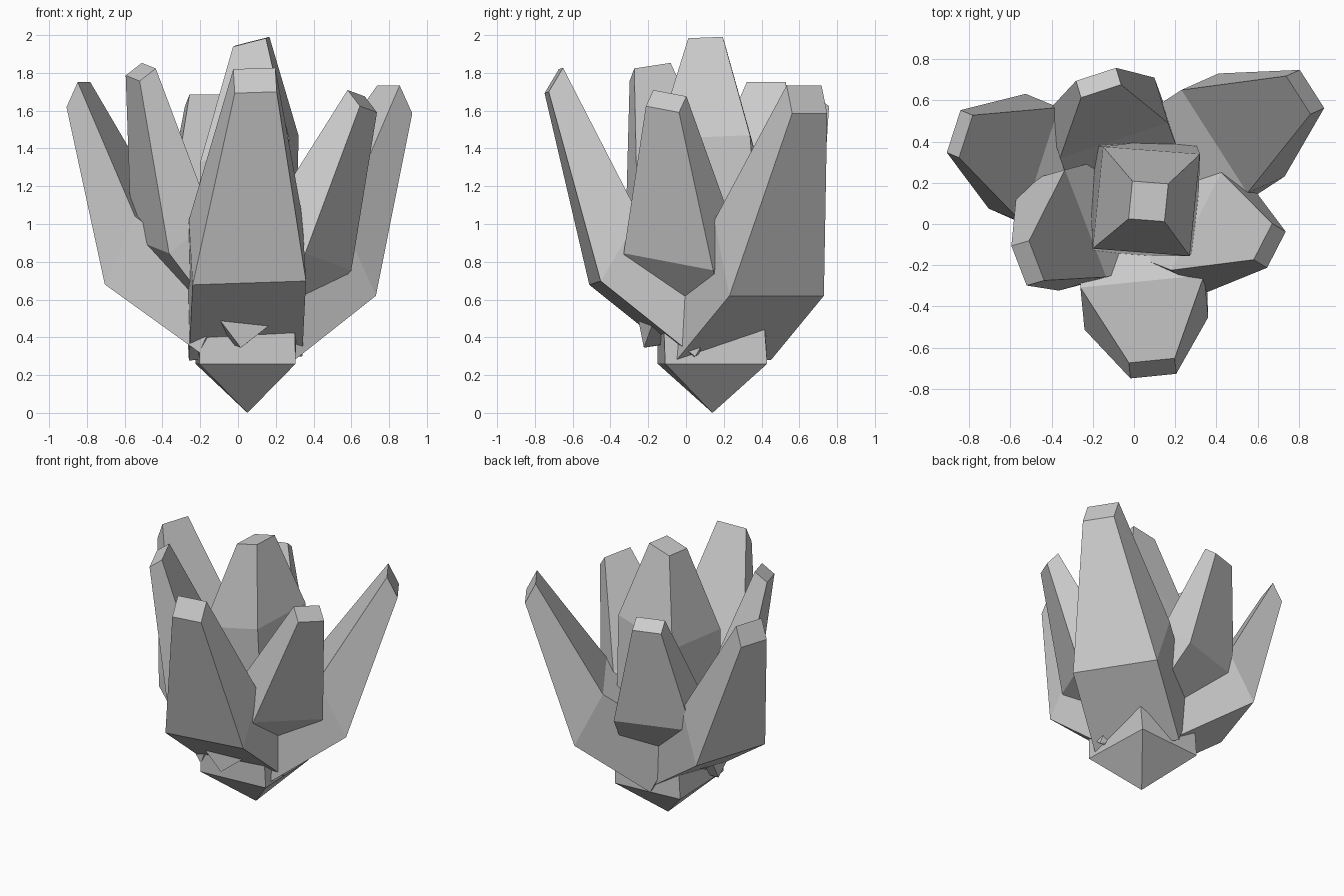
import bpy, bmesh
from mathutils import Vector as V

if "Cube" in bpy.data.objects:
    bpy.data.objects.remove(bpy.data.objects["Cube"])

CAP_SCALE = 0.37  # cut tip is a shrunken copy of the widest ring


def ring(bm, c, u, v, s=1.0):
    return [bm.verts.new(c + (u * a + v * b) * s)
            for a, b in ((-1, -1), (1, -1), (1, 1), (-1, 1))]


def crystal(name, mid, u, v, tip, root, apex, root_u=None, root_v=None):
    """Four-sided crystal: pointed root, prism, tapering crown, cut tip."""
    mid, u, v, tip, root, apex = map(V, (mid, u, v, tip, root, apex))
    bm = bmesh.new()
    rings = [ring(bm, root, V(root_u or u), V(root_v or v)),
             ring(bm, mid, u, v),
             ring(bm, tip, u, v, CAP_SCALE)]
    for lo, hi in zip(rings, rings[1:]):
        for i in range(4):
            j = (i + 1) % 4
            bm.faces.new((lo[i], lo[j], hi[j], hi[i]))
    bm.faces.new(rings[-1])
    point = bm.verts.new(apex)
    for i in range(4):
        bm.faces.new((rings[0][(i + 1) % 4], rings[0][i], point))
    bmesh.ops.recalc_face_normals(bm, faces=bm.faces)
    me = bpy.data.meshes.new(name)
    bm.to_mesh(me)
    bm.free()
    bpy.context.collection.objects.link(bpy.data.objects.new(name, me))


# Upright central crystal
crystal("center_crystal", (.06, .11, 1.40), (.235, -.018, .06), (.025, .247, .01),
        (.07, .11, 1.965), (.04, .14, .26), (.05, .14, 0),
        (.255, .02, 0), (-.01, .27, 0))

# Outer crystals: widest ring centre, half sides, tip centre, offset to the root
outer = {
    "front_crystal": ((.05, -.38, .86), (.3, .03, .01), (-.01, .102, .172),
                      (.09, -.70, 1.76), (-.02, .50, -.40)),
    "back_right_crystal": ((.48, .44, .82), (.16, -.25, 0), (-.09, -.04, .2),
                           (.83, .64, 1.66), (-.43, -.28, -.34)),
    "back_left_crystal": ((-.535, .32, .86), (.09, .278, 0), (.08, -.033, .18),
                          (-.845, .437, 1.685), (.50, -.22, -.36)),
    "left_crystal": ((-.35, -.03, .975), (.1, -.26, -.04), (.115, .033, .09),
                     (-.515, -.19, 1.805), (.38, .10, -.50)),
    "right_crystal": ((.39, -.04, .915), (-.122, -.237, .045), (-.088, .053, .115),
                      (.658, -.105, 1.65), (-.35, .14, -.40)),
    "back_crystal": ((-.13, .515, .965), (.262, .085, 0), (.033, -.11, .085),
                     (-.172, .685, 1.655), (.13, -.36, -.46)),
}
for name, (mid, u, v, tip, d) in outer.items():
    root = V(mid) + V(d)
    crystal(name, mid, u, v, tip, root, root + V(d) * 0.15)
